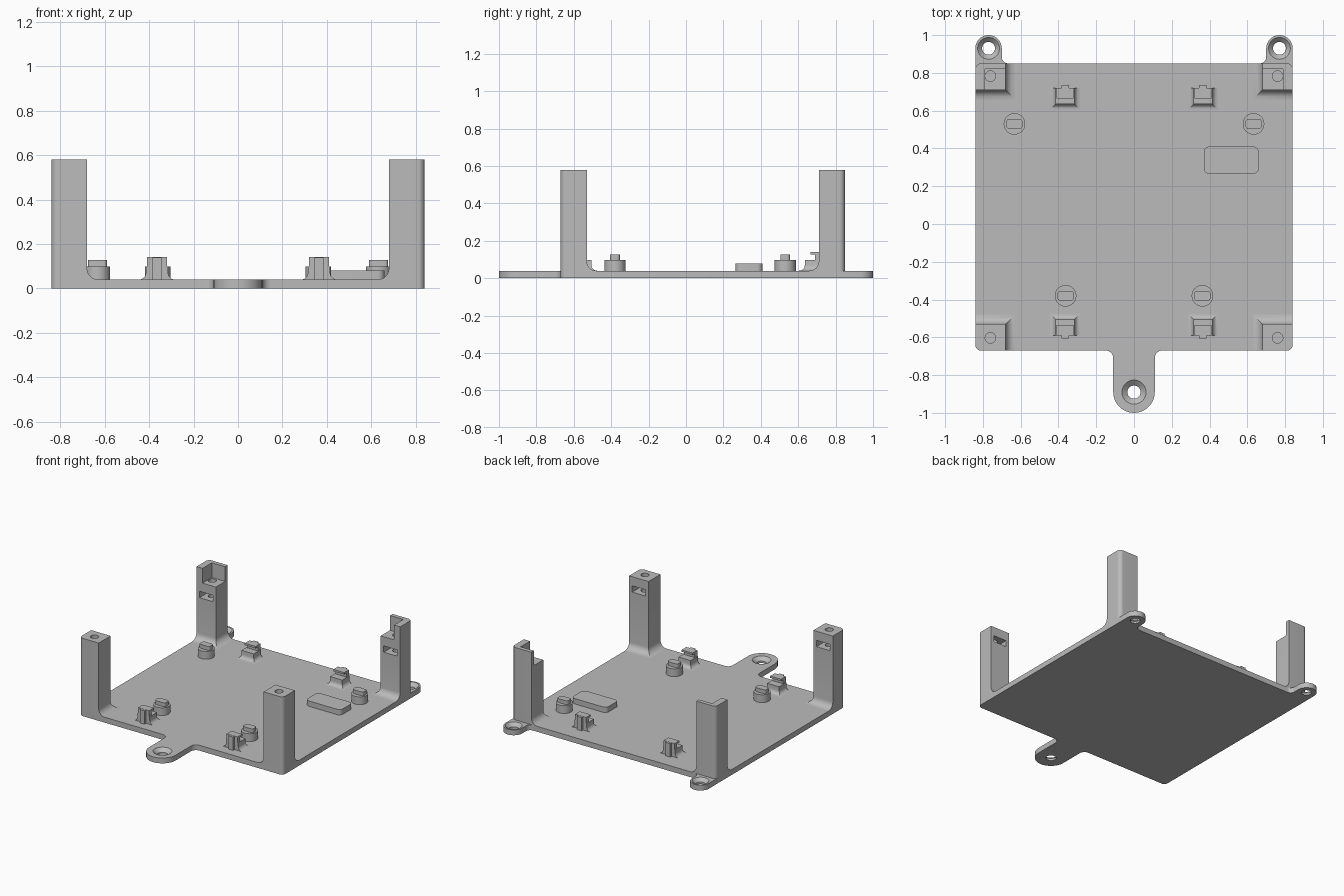
import bpy, bmesh
from math import sin, cos, pi
from mathutils import Vector

cube = bpy.data.objects.get("Cube")
if cube:
    bpy.data.objects.remove(cube, do_unlink=True)

grey = bpy.data.materials.new("mid_grey")
grey.use_nodes = True
grey.diffuse_color = (0.5, 0.5, 0.5, 1)
grey.node_tree.nodes["Principled BSDF"].inputs["Base Color"].default_value = (0.5, 0.5, 0.5, 1)


def rounded(corners, steps=8):
    """Outline from right-angled (x, y, radius) corners."""
    pts = []
    for i, (x, y, r) in enumerate(corners):
        p = Vector((x, y))
        u = (Vector(corners[i - 1][:2]) - p).normalized()
        v = (Vector(corners[(i + 1) % len(corners)][:2]) - p).normalized()
        c = p + (u + v) * r
        for k in range(steps + 1 if r else 1):
            t = pi / 2 * k / steps
            q = c - (v * cos(t) + u * sin(t)) * r
            if not pts or (q - pts[-1]).length > 1e-5:
                pts.append(q)
    if (pts[0] - pts[-1]).length < 1e-5:
        pts.pop()
    return pts


def rect(x0, x1, y0, y1, r=0.0):
    return rounded([(x0, y0, r), (x1, y0, r), (x1, y1, r), (x0, y1, r)])


def disc(x, y, r):
    return rect(x - r, x + r, y - r, y + r, r)


def loft(name, rings):
    """Closed solid through (outline, z) rings."""
    bm = bmesh.new()
    loops = [[bm.verts.new((p.x, p.y, z)) for p in pts] for pts, z in rings]
    n = len(loops[0])
    bm.faces.new(loops[0])
    bm.faces.new(loops[-1])
    for a, b in zip(loops, loops[1:]):
        for i in range(n):
            j = (i + 1) % n
            bm.faces.new((a[i], a[j], b[j], b[i]))
    bmesh.ops.recalc_face_normals(bm, faces=bm.faces)
    me = bpy.data.meshes.new(name)
    bm.to_mesh(me)
    bm.free()
    me.materials.append(grey)
    ob = bpy.data.objects.new(name, me)
    bpy.context.collection.objects.link(ob)
    return ob


def prism(name, outline, z0, z1):
    return loft(name, [(outline, z0), (outline, z1)])


def select(ob):
    bpy.ops.object.select_all(action='DESELECT')
    ob.select_set(True)
    bpy.context.view_layer.objects.active = ob


def cut(ob, cutters):
    select(ob)
    for c in cutters:
        m = ob.modifiers.new("cut", 'BOOLEAN')
        m.operation, m.solver, m.object = 'DIFFERENCE', 'EXACT', c
        bpy.ops.object.modifier_apply(modifier=m.name)
        bpy.data.objects.remove(c, do_unlink=True)


FLOOR = 0.04


def flare(r, steps=6):
    """(offset, z) pairs of a concave foot fillet, from the floor up."""
    return [(r * (1 - sin(t)), FLOOR + r * (1 - cos(t)))
            for t in (pi / 2 * k / steps for k in range(steps + 1))]


# Base plate with three screw tabs
half = [(0.11, -1, 0.1099), (0.11, -0.67, 0.04), (0.84, -0.67, 0.03),
        (0.84, 1, 0.0699), (0.70, 1, 0.0699), (0.70, 0.85, 0.035)]
outline = half + [(-x, y, r) for x, y, r in reversed(half)]
plate = prism("base_plate", rounded(outline), 0, FLOOR)


def countersink(x, y, r, wide):
    return loft("countersink_cutter", [(disc(x, y, r), -0.02), (disc(x, y, r), 0.015),
                                       (disc(x, y, wide), FLOOR), (disc(x, y, wide), 0.06)])


cut(plate, [countersink(0, -0.89, 0.035, 0.064),
            countersink(0.77, 0.93, 0.034, 0.058),
            countersink(-0.77, 0.93, 0.034, 0.058)])


# Corner posts with flared feet, screw holes and nut slots
def post(sx, back):
    d = 1 if back else -1
    yo, yi = (0.85, 0.71) if back else (-0.67, -0.53)
    side = "left" if sx > 0 else "right"

    def ring(o):
        xi, y = 0.68 - o, yi - d * o
        return rounded([(sx * xi, y, 0), (sx * 0.84, y, 0),
                        (sx * 0.84, yo, 0.03), (sx * xi, yo, 0)])

    ob = loft(("back_" if back else "front_") + side + "_post",
              [(ring(o), z) for o, z in flare(0.05)] + [(ring(0), 0.58)])

    def box(xa, xb, ya, yb, z0, z1):
        xs, ys = sorted((sx * xa, sx * xb)), sorted((ya, yb))
        return prism("post_cutter", rect(*xs, *ys), z0, z1)

    cutters = []
    top = 0.58
    if back:
        top = 0.47
        cutters.append(box(0.6, 0.79, 0.6, 0.82, top, 0.7))
    yc = yi + d * 0.073
    cutters.append(box(0.705, 0.815, yi - d * 0.1, yi + d * 0.11, top - 0.115, top - 0.068))
    cutters.append(prism("screw_cutter", disc(sx * 0.76, yc, 0.028), top - 0.16, top + 0.05))
    cut(ob, cutters)


# Board clips: flared foot, upright, hooked lip and rear rib
def clip(name, x, y, d):
    def span(w, a, b, o=0.0):
        ys = sorted((y + d * (a - o), y + d * b))
        return rect(x - w - o, x + w + o, *ys)

    loft(name + "_foot", [(span(0.05, 0, 0.085, o), z) for o, z in flare(0.03)]
         + [(span(0.05, 0, 0.085), 0.098)])
    prism(name + "_upright", span(0.045, 0.055, 0.085), 0.09, 0.14)
    prism(name + "_lip", span(0.045, 0.03, 0.085), 0.127, 0.141)
    prism(name + "_rib", span(0.02, 0.08, 0.102), FLOOR, 0.14)


# Round standoffs with a flattened locating nub
def standoff(name, x, y):
    prism(name, disc(x, y, 0.057), FLOOR, 0.098)
    prism(name + "_nub", rect(x - 0.043, x + 0.043, y - 0.026, y + 0.026, 0.015), 0.09, 0.127)


for sx, side in ((1, "left"), (-1, "right")):
    for back in (True, False):
        post(sx, back)
    clip("back_" + side + "_clip", sx * 0.365, 0.635, 1)
    clip("front_" + side + "_clip", sx * 0.365, -0.505, -1)
    standoff("back_" + side + "_standoff", sx * 0.633, 0.53)
    standoff("front_" + side + "_standoff", sx * 0.362, -0.38)

# Raised rounded pad
prism("raised_pad", rect(0.37, 0.66, 0.265, 0.41, 0.03), FLOOR, 0.08)

# Smooth curved walls, keep hard edges
for ob in list(bpy.context.collection.objects):
    if ob.type == 'MESH' and grey.name in ob.data.materials:
        select(ob)
        bpy.ops.object.shade_smooth_by_angle(angle=pi / 6)
